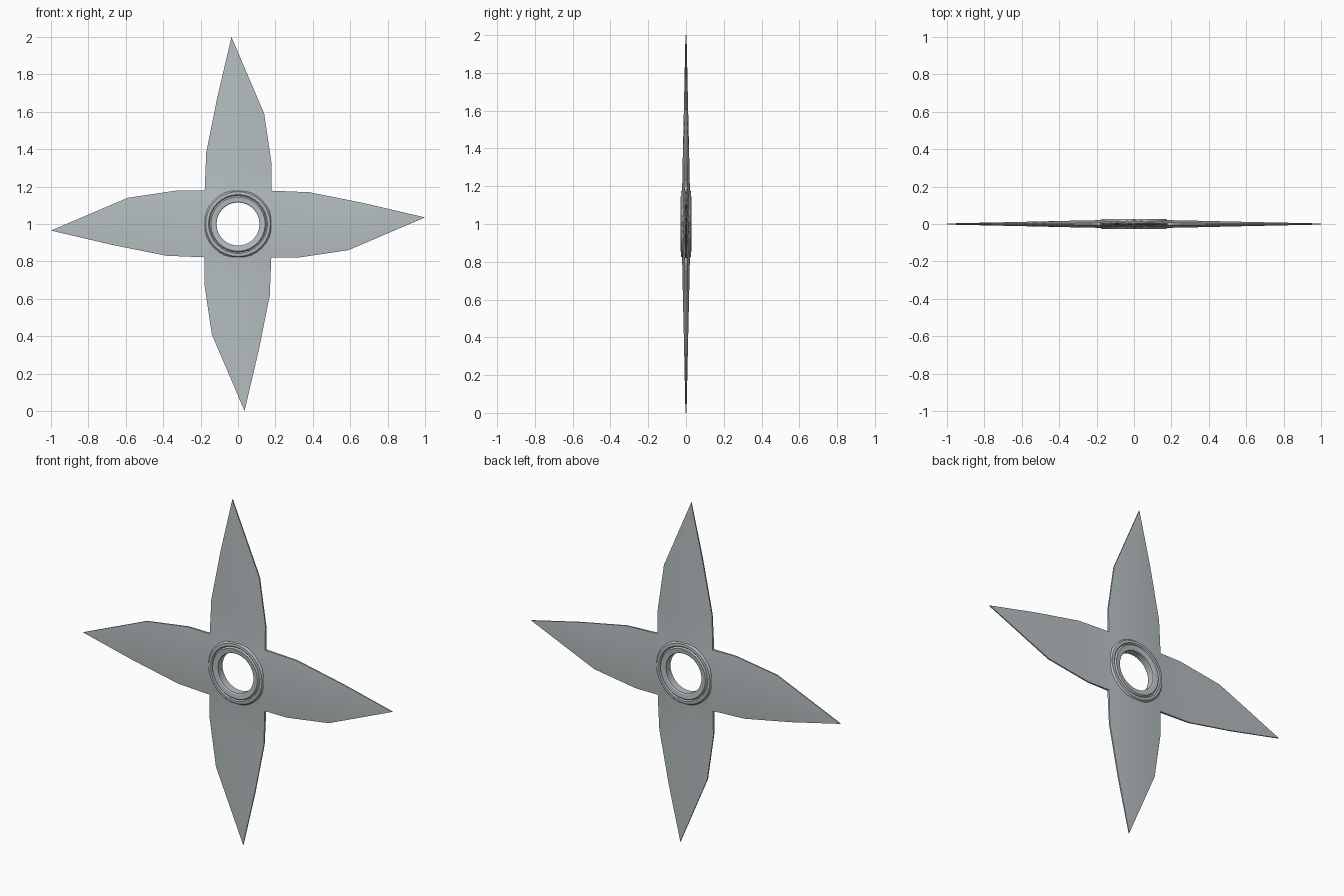
import bpy, bmesh, math
from mathutils import Matrix, Vector

cube = bpy.data.objects.get("Cube")
if cube:
    bpy.data.objects.remove(cube, do_unlink=True)

steel = bpy.data.materials.new("grey_steel")
steel.use_nodes = True
colour = (0.47, 0.52, 0.53, 1)
steel.diffuse_color = colour
steel.node_tree.nodes["Principled BSDF"].inputs["Base Color"].default_value = colour

CENTRE = Vector((0, 0, 1))
EDGE = 0.004


def finish(bm, name, angle):
    bmesh.ops.remove_doubles(bm, verts=bm.verts, dist=0.0005)
    bmesh.ops.recalc_face_normals(bm, faces=bm.faces)
    bmesh.ops.translate(bm, verts=bm.verts, vec=CENTRE)
    mesh = bpy.data.meshes.new(name)
    bm.to_mesh(mesh)
    bm.free()
    mesh.materials.append(steel)
    obj = bpy.data.objects.new(name, mesh)
    bpy.context.collection.objects.link(obj)
    bpy.ops.object.select_all(action="DESELECT")
    obj.select_set(True)
    bpy.context.view_layer.objects.active = obj
    bpy.ops.object.shade_smooth_by_angle(angle=math.radians(angle))


# Blade stations from root to tip: left edge, raised ridge, right edge (x, height, half thickness)
ROWS = [
    [(-0.178, 0.178, 0.007), (0, 0.16, 0.021), (0.178, 0.178, 0.007)],
    [(-0.17, 0.38, EDGE), (0, 0.36, 0.017), (0.18, 0.32, EDGE)],
    [(-0.11, 0.68, EDGE), (-0.01, 0.62, 0.011), (0.14, 0.59, EDGE)],
]
TIP = (-0.035, 1.0, 0.003)
DIAG = 0.113


def add_blade(bm, turn):
    def face(points):
        bm.faces.new([bm.verts.new(turn @ Vector(p)) for p in points])

    for side in (-1, 1):
        def skin(*pts):
            face([(x, side * t, z) for x, z, t in pts])
        for low, high in zip(ROWS, ROWS[1:]):
            for i in (0, 1):
                skin(low[i], low[i + 1], high[i + 1])
                skin(low[i], high[i + 1], high[i])
        for i in (0, 1):
            skin(ROWS[-1][i], ROWS[-1][i + 1], TIP)
        # web running under the hub ring
        for i, x in ((0, -DIAG), (2, DIAG)):
            skin(ROWS[0][i], ROWS[0][1], (x, DIAG, 0.02))
    # thin rim along the cutting edges
    for i in (0, 2):
        edge = [row[i] for row in ROWS] + [TIP]
        for a, b in zip(edge, edge[1:]):
            face([(a[0], -a[2], a[1]), (b[0], -b[2], b[1]),
                  (b[0], b[2], b[1]), (a[0], a[2], a[1])])


blades = bmesh.new()
for k in range(4):
    add_blade(blades, Matrix.Rotation(k * math.pi / 2, 3, "Y"))
finish(blades, "four_blades", 30)

# Grooved hub ring, turned around the y axis
half = [(0.115, 0.021), (0.12, 0.025), (0.145, 0.028), (0.152, 0.021),
        (0.158, 0.027), (0.173, 0.026), (0.183, 0.014)]
loop = [(r, -t) for r, t in half] + [(r, t) for r, t in reversed(half)]
ring = bmesh.new()
verts = [ring.verts.new((r, y, 0)) for r, y in loop]
edges = [ring.edges.new((a, b)) for a, b in zip(verts, verts[1:] + verts[:1])]
bmesh.ops.spin(ring, geom=verts + edges, cent=(0, 0, 0), axis=(0, 1, 0),
               angle=math.tau, steps=32)
finish(ring, "hub_ring", 30)
